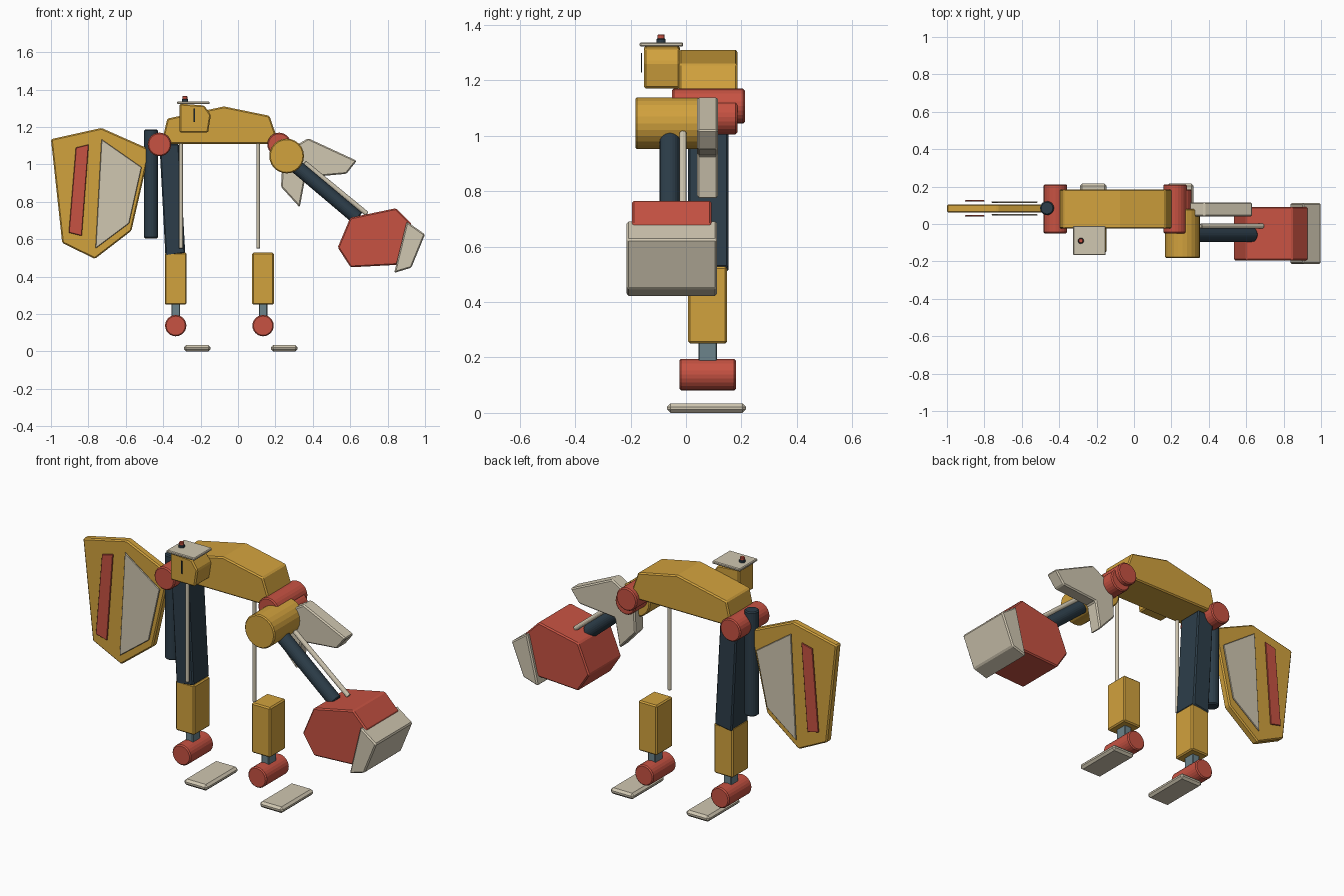
import bpy, bmesh
from mathutils import Vector

if "Cube" in bpy.data.objects:
    bpy.data.objects.remove(bpy.data.objects["Cube"])


def material(name, rgb):
    m = bpy.data.materials.new(name)
    m.diffuse_color = (*rgb, 1)
    m.use_nodes = True
    m.node_tree.nodes["Principled BSDF"].inputs["Base Color"].default_value = m.diffuse_color
    return m


YELLOW = material("yellow paint", (0.64, 0.36, 0.047))
RED = material("red paint", (0.57, 0.085, 0.055))
BEIGE = material("beige plating", (0.63, 0.57, 0.44))
DARK = material("dark blue steel", (0.026, 0.048, 0.068))
STEEL = material("grey steel", (0.15, 0.23, 0.26))


def finish(name, bm, mat, bevel):
    bmesh.ops.recalc_face_normals(bm, faces=bm.faces)
    me = bpy.data.meshes.new(name)
    bm.to_mesh(me)
    bm.free()
    me.materials.append(mat)
    ob = bpy.data.objects.new(name, me)
    bpy.context.collection.objects.link(ob)
    if bevel:
        mod = ob.modifiers.new("edge bevel", 'BEVEL')
        mod.width = bevel
        mod.segments = 1
        mod.limit_method = 'ANGLE'
        mod.angle_limit = 0.6
    return ob


def slab(name, outline, y0, y1, mat, bevel=0.007):
    """Extrude an x-z outline from y0 to y1."""
    bm = bmesh.new()
    face = bm.faces.new([bm.verts.new((x, y0, z)) for x, z in outline])
    ext = bmesh.ops.extrude_face_region(bm, geom=[face])
    verts = [g for g in ext["geom"] if isinstance(g, bmesh.types.BMVert)]
    bmesh.ops.translate(bm, verts=verts, vec=(0, y1 - y0, 0))
    return finish(name, bm, mat, bevel)


def box(name, x0, x1, y0, y1, z0, z1, mat, bevel=0.007):
    return slab(name, [(x0, z0), (x1, z0), (x1, z1), (x0, z1)], y0, y1, mat, bevel)


def rod(name, a, b, r, mat, bevel=0.006, sides=24):
    """Cylinder between two points."""
    a, b = Vector(a), Vector(b)
    d = b - a
    bm = bmesh.new()
    bmesh.ops.create_cone(bm, cap_ends=True, segments=sides, radius1=r, radius2=r, depth=d.length)
    bmesh.ops.rotate(bm, verts=bm.verts, matrix=d.to_track_quat('Z', 'Y').to_matrix())
    bmesh.ops.translate(bm, verts=bm.verts, vec=(a + b) / 2)
    return finish(name, bm, mat, bevel)


def joint(name, x, z, r, y0, y1, mat):
    return rod(name, (x, y0, z), (x, y1, z), r, mat)


# Body
slab("body", [(-0.41, 1.11), (0.22, 1.11), (0.168, 1.26), (-0.075, 1.31), (-0.378, 1.245)],
     -0.025, 0.185, YELLOW)

# Cab with roof, slit and beacon
slab("cab", [(-0.312, 1.17), (-0.16, 1.17), (-0.145, 1.265), (-0.18, 1.315), (-0.312, 1.325)],
     -0.152, -0.022, YELLOW)
box("cab_roof", -0.325, -0.152, -0.167, -0.01, 1.322, 1.337, BEIGE, 0.004)
box("cab_slit", -0.239, -0.231, -0.162, -0.158, 1.228, 1.298, DARK, 0)
rod("beacon_base", (-0.284, -0.09, 1.335), (-0.284, -0.09, 1.35), 0.016, DARK, 0.002, 12)
rod("beacon", (-0.284, -0.09, 1.348), (-0.284, -0.09, 1.366), 0.013, RED, 0.003, 12)

# Shoulder joints
joint("left_shoulder", -0.42, 1.107, 0.063, -0.05, 0.212, RED)
joint("right_shoulder", 0.22, 1.107, 0.063, -0.05, 0.212, RED)
joint("arm_pivot", 0.245, 1.068, 0.063, -0.03, 0.185, RED)
joint("arm_hub", 0.26, 1.045, 0.093, -0.183, 0.08, YELLOW)

# Left thigh and slim hanging rods
slab("thigh", [(-0.42, 1.11), (-0.315, 1.11), (-0.282, 0.525), (-0.388, 0.508)], 0.008, 0.153, DARK)
for side, x in (("left", -0.305), ("right", 0.108)):
    rod(side + "_hanging_rod", (x, -0.01, 1.12), (x, -0.01, 0.55), 0.01, BEIGE, 0.002, 12)

# Shins, ankles and feet
for side, x, foot_x in (("left", -0.333, -0.218), ("right", 0.134, 0.248)):
    box(side + "_shin", x - 0.058, x + 0.058, 0.008, 0.148, 0.25, 0.528, YELLOW)
    box(side + "_ankle", x - 0.023, x + 0.023, 0.045, 0.112, 0.15, 0.26, STEEL, 0.004)
    joint(side + "_ankle_joint", x, 0.138, 0.057, -0.024, 0.18, RED)
    box(side + "_foot", foot_x - 0.071, foot_x + 0.071, -0.068, 0.216, 0.0, 0.034, BEIGE, 0.012)

# Right arm: boom, thin link and claw plate
rod("boom", (0.305, -0.058, 0.995), (0.64, -0.058, 0.712), 0.037, DARK)
rod("boom_link", (0.355, -0.011, 1.01), (0.69, -0.011, 0.735), 0.013, BEIGE, 0.003, 12)
slab("claw_plate", [(0.375, 1.14), (0.635, 1.02), (0.58, 0.95), (0.36, 0.93), (0.33, 0.77),
                    (0.23, 0.88), (0.24, 1.06)], 0.04, 0.116, BEIGE)

# Scoop and its cutting edge
slab("scoop", [(0.533, 0.556), (0.60, 0.715), (0.845, 0.766), (0.93, 0.68), (0.85, 0.463),
               (0.602, 0.45)], -0.195, 0.092, RED)
slab("scoop_edge", [(0.902, 0.695), (1.0, 0.626), (0.927, 0.448), (0.835, 0.42)],
     -0.214, 0.112, BEIGE)

# Shield on the left, with plates on both faces
rod("shield_post", (-0.465, 0.085, 0.605), (-0.465, 0.085, 1.187), 0.037, DARK)
slab("shield", [(-1.0, 1.135), (-0.73, 1.195), (-0.47, 1.08), (-0.57, 0.645), (-0.765, 0.495),
                (-0.94, 0.58)], 0.061, 0.105, YELLOW)
for side, s in (("front", -1), ("back", 1)):
    y = 0.083 + s * 0.034
    slab(side + "_shield_panel", [(-0.73, 1.135), (-0.515, 0.985), (-0.582, 0.685), (-0.762, 0.55)],
         y - 0.004, y + 0.004, BEIGE, 0.003)
    y = 0.083 + s * 0.04
    slab(side + "_shield_stripe", [(-0.867, 1.09), (-0.798, 1.107), (-0.835, 0.618), (-0.905, 0.635)],
         y - 0.004, y + 0.004, RED, 0.003)
